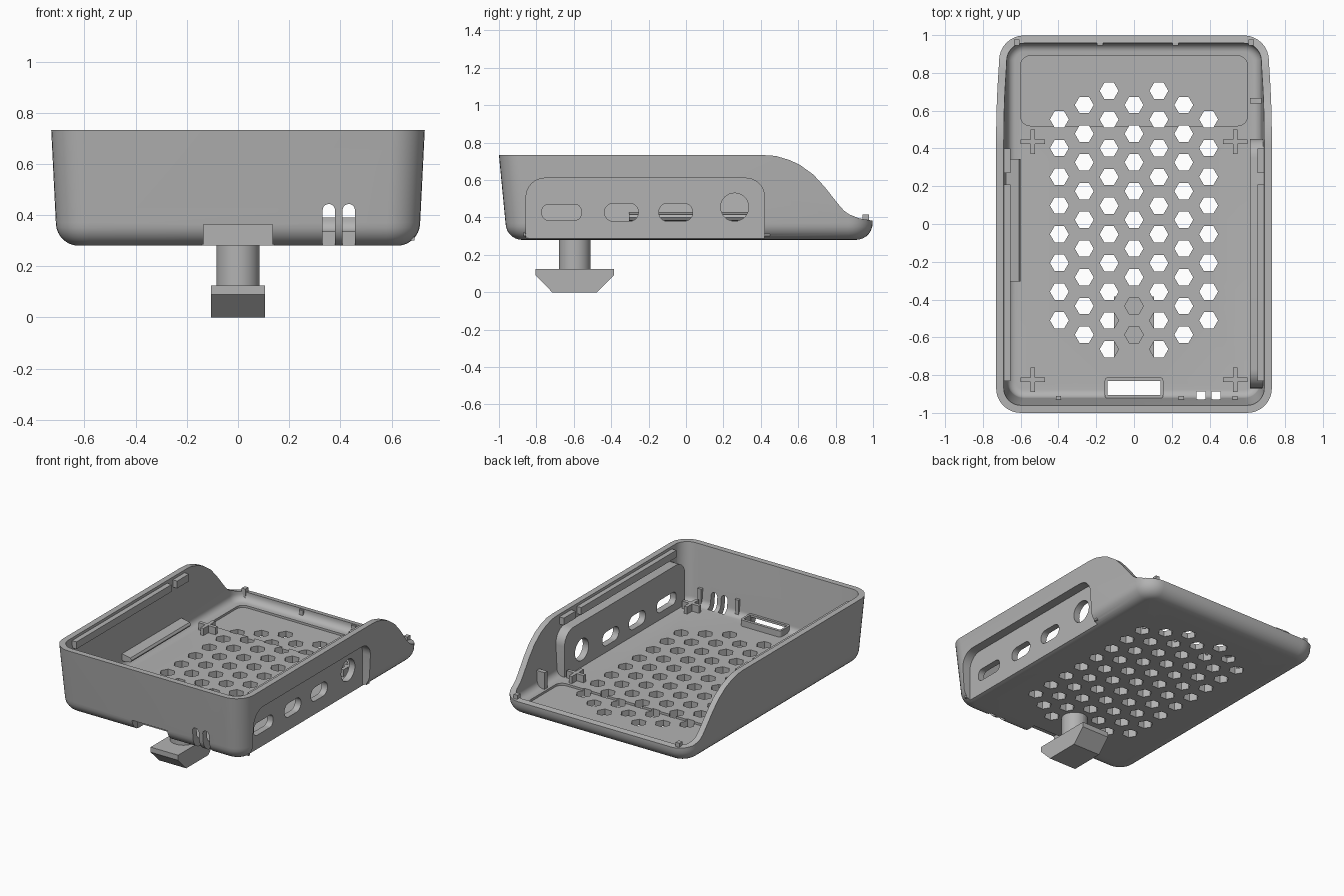
import bpy, bmesh, math

if "Cube" in bpy.data.objects:
    bpy.data.objects.remove(bpy.data.objects["Cube"], do_unlink=True)

grey = bpy.data.materials.new("plain grey")
grey.use_nodes = True
grey.diffuse_color = (0.45, 0.45, 0.45, 1)
grey.node_tree.nodes["Principled BSDF"].inputs["Base Color"].default_value = (0.45, 0.45, 0.45, 1)


def make(name, bm):
    bmesh.ops.recalc_face_normals(bm, faces=bm.faces[:])
    mesh = bpy.data.meshes.new(name)
    bm.to_mesh(mesh)
    bm.free()
    mesh.materials.append(grey)
    obj = bpy.data.objects.new(name, mesh)
    bpy.context.collection.objects.link(obj)
    return obj


def loft(bm, rings):
    loops = [[bm.verts.new(p) for p in ring] for ring in rings]
    for a, b in zip(loops, loops[1:]):
        for i in range(len(a)):
            j = (i + 1) % len(a)
            bm.faces.new((a[i], a[j], b[j], b[i]))
    bm.faces.new(loops[0][::-1])
    bm.faces.new(loops[-1])


def prisms(name, profiles, axis, lo, hi):
    """Extrude closed 2D profiles along one axis."""
    place = {"x": lambda a, b, t: (t, a, b),
             "y": lambda a, b, t: (a, t, b),
             "z": lambda a, b, t: (a, b, t)}[axis]
    bm = bmesh.new()
    for pts in profiles:
        loft(bm, [[place(a, b, t) for a, b in pts] for t in (lo, hi)])
    return make(name, bm)


def rounded(a0, a1, b0, b1, r, steps=8):
    pts = []
    corners = ((a1 - r, b1 - r), (a0 + r, b1 - r), (a0 + r, b0 + r), (a1 - r, b0 + r))
    for q, (ca, cb) in enumerate(corners):
        for k in range(steps + 1):
            t = (q + k / steps) * math.pi / 2
            pts.append((ca + r * math.cos(t), cb + r * math.sin(t)))
    return pts


def box(name, x0, x1, y0, y1, z0, z1):
    return prisms(name, [[(x0, y0), (x1, y0), (x1, y1), (x0, y1)]], "z", z0, z1)


def tub(name, z0, bend, low, high, z_top, r):
    """Tapered rounded block with a rolled bottom edge; low/high = half width, front, back."""
    rings = []
    hx, y0, y1 = low
    for k in range(8):
        t = k / 7 * math.pi / 2
        d = bend * (1 - math.sin(t))
        z = z0 + bend * (1 - math.cos(t))
        pts = rounded(-hx + d, hx - d, y0 + d, y1 - d, max(r - d, 0.03))
        rings.append([(x, y, z) for x, y in pts])
    hx, y0, y1 = high
    rings.append([(x, y, z_top) for x, y in rounded(-hx, hx, y0, y1, r)])
    bm = bmesh.new()
    loft(bm, rings)
    return make(name, bm)


def combine(obj, other, operation):
    mod = obj.modifiers.new("combine", "BOOLEAN")
    mod.operation = operation
    mod.solver = "EXACT"
    mod.object = other
    bpy.context.view_layer.objects.active = obj
    bpy.ops.object.modifier_apply(modifier=mod.name)
    bpy.data.objects.remove(other, do_unlink=True)


# Open tray
tray = tub("tray", 0.28, 0.09, (0.712, -0.965, 0.998), (0.73, -1.0, 1.0), 0.733, 0.13)
combine(tray, tub("cavity", 0.335, 0.045, (0.672, -0.922, 0.957), (0.692, -0.965, 0.962), 0.78, 0.09),
        "DIFFERENCE")

# Sweeping cut down to the low back edge
sweep = [(0.4, 0.9), (0.42, 0.733), (0.48, 0.729), (0.55, 0.708), (0.606, 0.683), (0.68, 0.63),
         (0.74, 0.565), (0.785, 0.508), (0.82, 0.464), (0.845, 0.436), (0.873, 0.416),
         (0.926, 0.395), (0.99, 0.384), (1.1, 0.383), (1.1, 0.9)]
combine(tray, prisms("sweep_cut", [sweep], "x", -1, 1), "DIFFERENCE")

# Port panel: bulges inside, recessed outside
combine(tray, prisms("panel_bulge", [rounded(-0.87, 0.45, 0.3, 0.645, 0.1)[:18]
                                     + [(-0.87, 0.3), (0.45, 0.3)]], "x", 0.615, 0.69), "UNION")
combine(tray, prisms("panel_recess", [rounded(-0.855, 0.42, 0.1, 0.61, 0.1)], "x", 0.66, 1),
        "DIFFERENCE")
ports = [rounded(-0.77, -0.56, 0.385, 0.47, 0.035),
         rounded(-0.435, -0.255, 0.38, 0.475, 0.045),
         rounded(-0.145, 0.035, 0.38, 0.475, 0.045),
         rounded(0.185, 0.335, 0.38, 0.53, 0.0749)]
combine(tray, prisms("port_cut", ports, "x", 0.55, 0.8), "DIFFERENCE")

# Honeycomb vents and the shallow floor recess
combine(tray, prisms("floor_recess", [rounded(-0.6, 0.6, 0.52, 0.89, 0.05)], "z", 0.32, 0.36),
        "DIFFERENCE")
hexes = []
for column, (top, count) in enumerate(((0.63, 9), (0.705, 10), (0.63, 9), (0.554, 8))):
    for side in ((1, -1) if column else (1,)):
        for row in range(count):
            cx, cy = side * column * 0.1317, top - row * 0.152
            hexes.append([(cx + 0.05 * math.cos(k * math.pi / 3), cy + 0.05 * math.sin(k * math.pi / 3))
                          for k in range(6)])
combine(tray, prisms("vent_cut", hexes, "z", 0.2, 0.4), "DIFFERENCE")

# Framed opening at the front of the floor, and two strap slots
combine(tray, prisms("opening_frame", [rounded(-0.155, 0.155, -0.925, -0.81, 0.02)], "z", 0.3, 0.378),
        "UNION")
combine(tray, box("opening_cut", -0.14, 0.14, -0.905, -0.83, 0.2, 0.5), "DIFFERENCE")
combine(tray, box("front_notch_cut", -0.135, 0.135, -1.1, -0.87, 0.2, 0.363), "DIFFERENCE")
slots = [rounded(x - 0.024, x + 0.024, 0.2, 0.443, 0.0239) for x in (0.355, 0.433)]
combine(tray, prisms("slot_cut", slots, "y", -1.1, -0.888), "DIFFERENCE")

# Cross-shaped standoffs
for x in (-0.535, 0.535):
    for y, where in ((0.435, "back"), (-0.825, "front")):
        side = "left" if x > 0 else "right"
        w, l = 0.012, 0.065
        cross = [(x + a, y + b) for a, b in
                 ((l, -w), (l, w), (w, w), (w, l), (-w, l), (-w, w),
                  (-l, w), (-l, -w), (-w, -w), (-w, -l), (w, -l), (w, -w))]
        prisms(f"{where}_{side}_standoff", [cross], "z", 0.32, 0.385)

# Lips under the rim, split by a small notch
for s, side in ((1, "left"), (-1, "right")):
    for y0, y1, part in ((-0.83, 0.21, "front"), (0.27, 0.4, "back")):
        x0, x1 = sorted((s * 0.655, s * 0.705))
        box(f"{side}_{part}_lip", x0, x1, y0, y1, 0.665, 0.715)
    box(f"{side}_corner_post", s * 0.62 - 0.014, s * 0.62 + 0.014, 0.945, 0.978, 0.34, 0.415)

# Board rail on the right wall and clip on the left wall
prisms("board_rail", [[(-0.69, 0.375), (-0.61, 0.385), (-0.6, 0.4), (-0.61, 0.415), (-0.69, 0.43)]],
       "y", -0.305, 0.345)
box("wall_clip", 0.615, 0.685, 0.637, 0.667, 0.335, 0.45)

# Small locating ribs on the end walls
for i, x in enumerate((-0.4, 0.25, 0.535)):
    box(f"front_rib_{i + 1}", x - 0.014, x + 0.014, -0.945, -0.91, 0.33, 0.45)
for i, x in enumerate((-0.18, 0.22)):
    box(f"back_rib_{i + 1}", x - 0.016, x + 0.016, 0.945, 0.97, 0.34, 0.383)

# Mounting hook underneath
stem = prisms("hook_stem", [rounded(-0.085, 0.085, -0.68, -0.51, 0.0849)], "z", 0.11, 0.3)
prisms("hook_foot", [[(-0.805, 0.125), (-0.805, 0.09), (-0.715, 0.0), (-0.475, 0.0),
                      (-0.385, 0.09), (-0.385, 0.125)]], "x", -0.105, 0.105)

# Smooth the rounded parts
bpy.ops.object.select_all(action="DESELECT")
for obj in (tray, stem):
    obj.select_set(True)
bpy.context.view_layer.objects.active = tray
bpy.ops.object.shade_smooth_by_angle(angle=math.radians(30))
